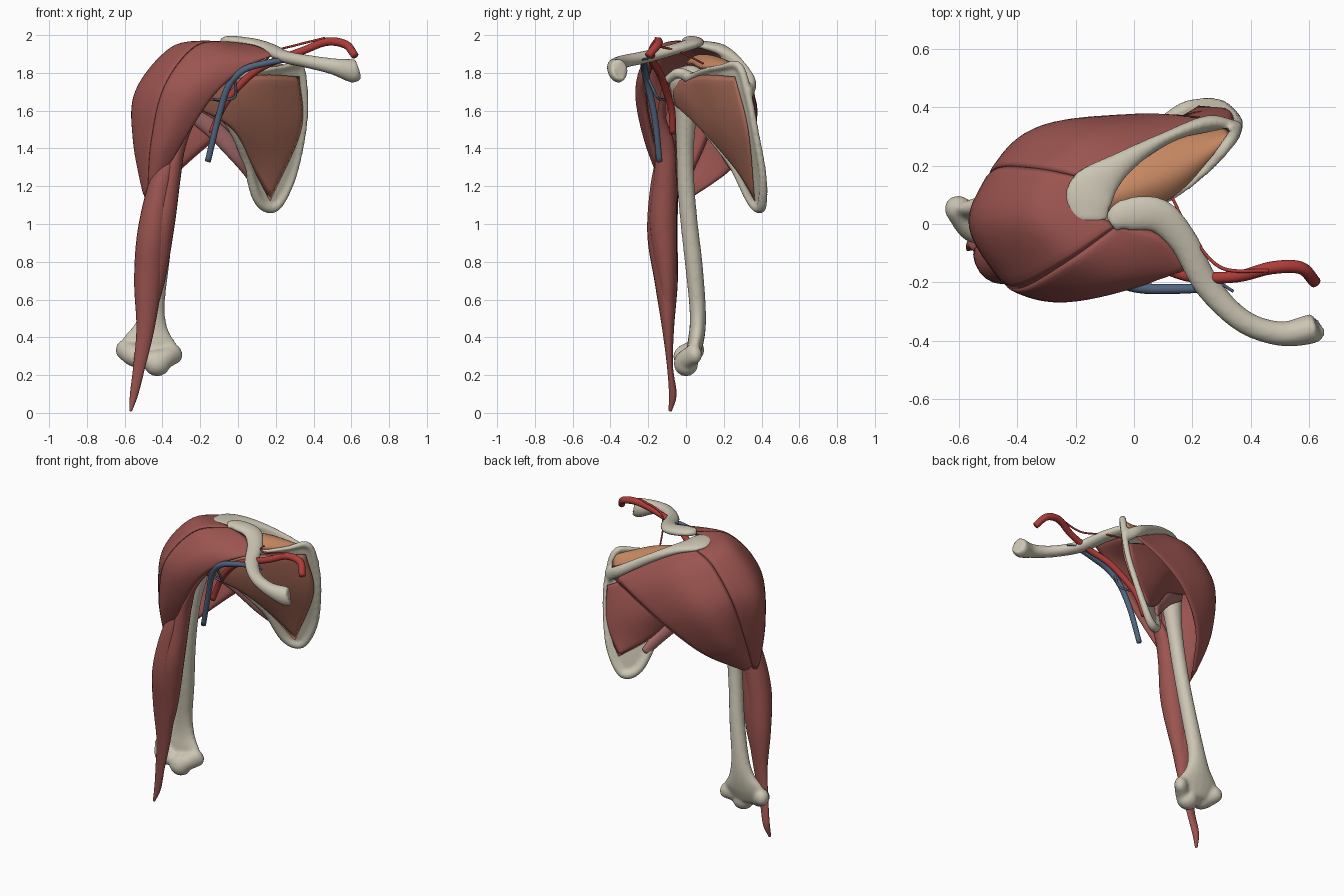
import bpy, bmesh, math
from mathutils import Vector


def material(name, rgb):
    m = bpy.data.materials.new(name)
    m.diffuse_color = (*rgb, 1)
    return m


BONE = material("bone", (0.60, 0.56, 0.45))
RED = material("muscle_red", (0.33, 0.09, 0.08))
TAN = material("muscle_tan", (0.40, 0.15, 0.10))
ORANGE = material("muscle_orange", (0.55, 0.24, 0.12))
PINK = material("muscle_pink", (0.44, 0.17, 0.17))
ARTERY = material("artery_red", (0.42, 0.045, 0.04))
VEIN = material("vein_blue", (0.08, 0.13, 0.21))


def spline(pts, n):
    """Catmull-Rom through tuples of any length, n + 1 samples."""
    p = [Vector(q) for q in pts]
    p = [p[0] * 2 - p[1]] + p + [p[-1] * 2 - p[-2]]
    out = []
    for i in range(n + 1):
        s = i / n * (len(pts) - 1)
        k = min(int(s), len(pts) - 2)
        t = s - k
        a, b, c, d = p[k:k + 4]
        out.append(0.5 * (2 * b + (c - a) * t + (2 * a - 5 * b + 4 * c - d) * t * t
                          + (3 * b - a - 3 * c + d) * t ** 3))
    return out


def tube(bm, pts, up=(0, 0, 1), n=48, sides=16, rounded=True):
    """Swept ellipse; each point is x, y, z, side radius, up radius."""
    s = spline([(*q, q[3]) if len(q) == 4 else q for q in pts], n)
    c = [q.xyz for q in s]
    rings = []
    for i in range(n + 1):
        t = (c[min(i + 1, n)] - c[max(i - 1, 0)]).normalized()
        side = t.cross(Vector(up)).normalized()
        v = side.cross(t)
        ra, rb = max(s[i][3], 0.003), max(s[i][4], 0.003)
        ring = [(0, 1)]
        if rounded and i in (0, n):
            ring = [(math.sin(a), math.cos(a)) for a in (0, 0.5, 1.0, 1.4)]
            if i == 0:
                ring = [(-o, k) for o, k in reversed(ring)]
        for o, k in ring:
            rings.append([bm.verts.new(c[i] + t * o * min(ra, rb)
                          + side * ra * k * math.cos(2 * math.pi * j / sides)
                          + v * rb * k * math.sin(2 * math.pi * j / sides)) for j in range(sides)])
    for a, b in zip(rings, rings[1:]):
        for j in range(sides):
            bm.faces.new((a[j], a[j - 1], b[j - 1], b[j]))
    bm.faces.new(rings[0])
    bm.faces.new(rings[-1])


def sheet(bm, cols, out=0.02, back=0.02, nu=20, nv=32, power=0.4):
    """Lens-like slab through a coarse net of points."""
    lines = [spline(c, nv) for c in cols]
    g = [list(r) for r in zip(*[spline([ln[j] for ln in lines], nu) for j in range(nv + 1)])]
    layers = [[], []]
    for i in range(nu + 1):
        for lay in layers:
            lay.append([])
        for j in range(nv + 1):
            du = g[min(i + 1, nu)][j] - g[max(i - 1, 0)][j]
            dv = g[i][min(j + 1, nv)] - g[i][max(j - 1, 0)]
            nrm = du.cross(dv).normalized()
            f = max(0, math.sin(math.pi * i / nu) * math.sin(math.pi * j / nv)) ** power
            if i in (0, nu) or j in (0, nv):
                f = 0
            a = bm.verts.new(g[i][j] + nrm * out * f)
            layers[0][i].append(a)
            layers[1][i].append(bm.verts.new(g[i][j] - nrm * back * f) if f else a)
    for k, lay in enumerate(layers):
        for i in range(nu):
            for j in range(nv):
                q = (lay[i][j], lay[i + 1][j], lay[i + 1][j + 1], lay[i][j + 1])
                bm.faces.new(q if k == 0 else q[::-1])


def finish(name, bm, mat, voxel=0):
    bmesh.ops.recalc_face_normals(bm, faces=bm.faces)
    me = bpy.data.meshes.new(name)
    bm.to_mesh(me)
    bm.free()
    me.materials.append(mat)
    for p in me.polygons:
        p.use_smooth = True
    ob = bpy.data.objects.new(name, me)
    bpy.context.collection.objects.link(ob)
    if voxel:
        r = ob.modifiers.new("fuse", 'REMESH')
        r.mode, r.voxel_size, r.use_smooth_shade = 'VOXEL', voxel, True
        s = ob.modifiers.new("soften", 'SMOOTH')
        s.factor, s.iterations = 0.5, 4
    return ob


def muscle(name, cols, mat=RED, **kw):
    bm = bmesh.new()
    sheet(bm, cols, **kw)
    finish(name, bm, mat)


def tubes(name, paths, mat, voxel=0, **kw):
    bm = bmesh.new()
    for p in paths:
        tube(bm, p, **kw)
    finish(name, bm, mat, voxel)


# Clavicle
tubes("clavicle", [[(.63, -.352, 1.81, .03, .04), (.61, -.358, 1.81, .05, .062), (.5, -.375, 1.835, .042, .043),
      (.37, -.33, 1.86, .04, .035), (.25, -.21, 1.885, .045, .033), (.17, -.06, 1.925, .05, .03),
      (.08, .03, 1.955, .06, .028), (-.03, .03, 1.97, .055, .026), (-.08, 0, 1.97, .03, .02)]],
      BONE, 0.01, sides=24, n=60, rounded=False)

# Humerus: shaft, head and elbow end fused together
bm = bmesh.new()
tube(bm, [(-.47, .035, .30, .11, .035), (-.47, .05, .37, .145, .042), (-.46, .062, .46, .088, .043),
          (-.445, .06, .58, .058, .044), (-.41, .04, .8, .048, .047), (-.385, .017, 1.0, .045, .046),
          (-.36, 0, 1.2, .046, .046), (-.33, -.005, 1.4, .05, .047), (-.3, 0, 1.58, .065, .06),
          (-.29, 0, 1.72, .09, .085)], up=(0, 1, 0))
tube(bm, [(-.28, .01, 1.74, .1, .1), (-.22, .03, 1.75, .095, .095)], n=6)
tube(bm, [(-.6, .05, .335, .048, .055), (-.54, -.005, .30, .062, .06), (-.49, 0, .29, .045, .045),
          (-.43, 0, .265, .066, .072), (-.39, .005, .285, .05, .055), (-.335, .045, .315, .04, .055)])
finish("humerus", bm, BONE, 0.011)

# Scapula: blade, rim, spine with acromion, glenoid and coracoid
bm = bmesh.new()
sheet(bm, [[(-.08, .02, 1.77), (.12, .09, 1.81), (.33, .28, 1.84)],
           [(-.15, .02, 1.68), (.1, .17, 1.68), (.36, .33, 1.68)],
           [(-.06, .07, 1.55), (.13, .23, 1.52), (.35, .365, 1.5)],
           [(.05, .25, 1.31), (.16, .33, 1.3), (.30, .405, 1.27)],
           [(.12, .36, 1.1), (.17, .385, 1.08), (.21, .40, 1.1)]], 0.014, 0.014, power=0.2)
tube(bm, [(-.06, .02, 1.77, .025), (.12, .09, 1.81, .014), (.24, .18, 1.83, .015), (.325, .28, 1.835, .022),
          (.352, .33, 1.68, .02), (.345, .365, 1.5, .019), (.295, .405, 1.27, .021), (.225, .405, 1.12, .025),
          (.165, .385, 1.085, .029), (.1, .335, 1.14, .026), (.05, .25, 1.31, .024), (0, .15, 1.44, .022),
          (-.06, .07, 1.55, .024), (-.13, .03, 1.65, .035)], up=(.5, -.8, .1), n=90)
SPINE = [(.345, .335, 1.69), (.25, .345, 1.75), (.1, .29, 1.84), (-.05, .2, 1.915)]
sheet(bm, [SPINE, [(.33, .32, 1.68), (.2, .24, 1.7), (.08, .16, 1.72), (-.02, .12, 1.75)]], .014, .014, power=.2)
tube(bm, [(*p, *r) for p, r in zip(SPINE + [(-.145, .11, 1.945), (-.155, .02, 1.95)],
     [(.02, .04), (.026, .035), (.022, .03), (.045, .028), (.085, .023), (.065, .02)])])
tube(bm, [(-.14, .02, 1.64, .045, .035), (-.13, .02, 1.76, .045, .035)], up=(0, 1, 0), n=8)
tube(bm, [(-.07, .03, 1.77, .035), (-.06, -.04, 1.80, .028), (-.11, -.1, 1.76, .022)], n=16)
finish("scapula", bm, BONE, 0.01)

# Deltoid, three heads sharing their border lines
front_mid = [(-.05, 0, 1.965), (-.23, -.13, 1.94), (-.39, -.22, 1.73), (-.46, -.18, 1.44), (-.48, -.095, 1.15)]
mid_back = [(-.18, .16, 1.94), (-.33, .19, 1.88), (-.475, .19, 1.68), (-.5, .1, 1.42), (-.48, -.03, 1.14)]
muscle("deltoid_front", [
    [(.2, -.15, 1.9), (.05, -.2, 1.83), (-.11, -.23, 1.7), (-.25, -.2, 1.5), (-.43, -.12, 1.2)],
    [(.1, -.04, 1.945), (-.08, -.19, 1.88), (-.25, -.25, 1.71), (-.37, -.21, 1.46), (-.46, -.11, 1.17)],
    front_mid], out=.018, back=.035, power=.3)
muscle("deltoid_middle", [
    front_mid,
    [(-.17, .05, 1.955), (-.35, .02, 1.92), (-.525, 0, 1.7), (-.54, -.02, 1.45), (-.49, -.06, 1.13)],
    mid_back], out=.018, back=.04, power=.3)
muscle("deltoid_back", [
    mid_back,
    [(0, .23, 1.88), (-.14, .315, 1.78), (-.33, .315, 1.6), (-.44, .19, 1.36), (-.47, 0, 1.14)],
    [(.29, .36, 1.69), (.1, .375, 1.59), (-.1, .35, 1.46), (-.3, .24, 1.29), (-.45, .03, 1.14)]],
    out=.016, back=.035, power=.3)

# Muscles on the shoulder blade
muscle("supraspinatus", [
    [(.33, .295, 1.82), (.13, .09, 1.83), (-.08, .03, 1.85), (-.25, 0, 1.85)],
    [(.33, .31, 1.80), (.12, .17, 1.86), (-.1, .08, 1.88), (-.27, .02, 1.86)],
    [(.32, .33, 1.75), (.08, .27, 1.83), (-.1, .13, 1.86), (-.27, .05, 1.84)]], ORANGE, out=.02, back=.05)
muscle("infraspinatus", [
    [(.34, .355, 1.63), (.1, .27, 1.74), (-.1, .2, 1.76), (-.33, .1, 1.77)],
    [(.335, .39, 1.4), (.1, .32, 1.5), (-.1, .23, 1.63), (-.35, .11, 1.7)],
    [(.22, .405, 1.2), (.06, .29, 1.32), (-.1, .18, 1.5), (-.34, .1, 1.63)]], out=.03, back=.03)
muscle("subscapularis", [
    [(.325, .26, 1.78), (.15, .105, 1.79), (-.05, .01, 1.77), (-.25, -.06, 1.76)],
    [(.335, .33, 1.5), (.15, .195, 1.52), (-.03, .04, 1.65), (-.25, -.07, 1.7)],
    [(.17, .365, 1.12), (.075, .255, 1.3), (-.03, .08, 1.5), (-.25, -.06, 1.63)]], TAN, out=.025, back=.025)
tubes("teres_minor", [[(.08, .31, 1.24, .015, .03), (0, .23, 1.36, .03, .045), (-.13, .16, 1.5, .03, .05),
      (-.31, .06, 1.62, .02, .03)]], PINK)

# Biceps, long and short heads
tubes("biceps", [
    [(-.567, -.083, .015, .008, .01), (-.55, -.07, .1, .022, .02), (-.522, -.085, .25, .032, .016),
     (-.49, -.095, .45, .048, .032), (-.475, -.105, .7, .075, .062), (-.455, -.125, .95, .078, .08),
     (-.41, -.115, 1.2, .065, .073), (-.355, -.1, 1.38, .04, .05), (-.31, -.08, 1.6, .016, .02),
     (-.29, -.07, 1.8, .012, .015)],
    [(-.5, -.09, .38, .02, .018), (-.45, -.1, .7, .062, .05), (-.405, -.12, 1.0, .07, .072),
     (-.36, -.11, 1.25, .057, .06), (-.31, -.11, 1.42, .035, .048), (-.24, -.13, 1.58, .03, .022),
     (-.1, -.11, 1.75, .015, .015)]], RED, up=(0, 1, 0), n=64, sides=20)

# Blood vessels with their small branches
tubes("artery", [
    [(.62, -.2, 1.89, .02), (.57, -.15, 1.95, .022), (.47, -.15, 1.965, .022), (.35, -.18, 1.92, .02),
     (.2, -.18, 1.865, .02), (.08, -.14, 1.80, .02), (-.03, -.1, 1.69, .019), (-.09, -.075, 1.6, .018),
     (-.14, -.07, 1.48, .017)],
    [(.46, -.16, 1.985, .006), (.3, -.15, 1.945, .006), (.2, -.04, 1.915, .005), (.13, .09, 1.85, .005)],
    [(-.06, -.09, 1.64, .008), (-.15, -.1, 1.66, .007), (-.26, -.08, 1.62, .006)]],
    ARTERY, up=(.1, .9, .3), rounded=False)
tubes("vein", [
    [(.25, -.22, 1.87, .014), (.14, -.222, 1.85, .017), (.03, -.22, 1.815, .018), (-.05, -.2, 1.73, .018),
     (-.105, -.165, 1.56, .017), (-.16, -.14, 1.33, .016)],
    [(.34, -.23, 1.87, .005), (.28, -.2, 1.875, .006), (.2, -.21, 1.86, .006)],
    [(-.015, -.2, 1.77, .007), (-.02, -.15, 1.67, .007), (-.13, -.11, 1.66, .006)]],
    VEIN, up=(.1, .9, .3), rounded=False)
